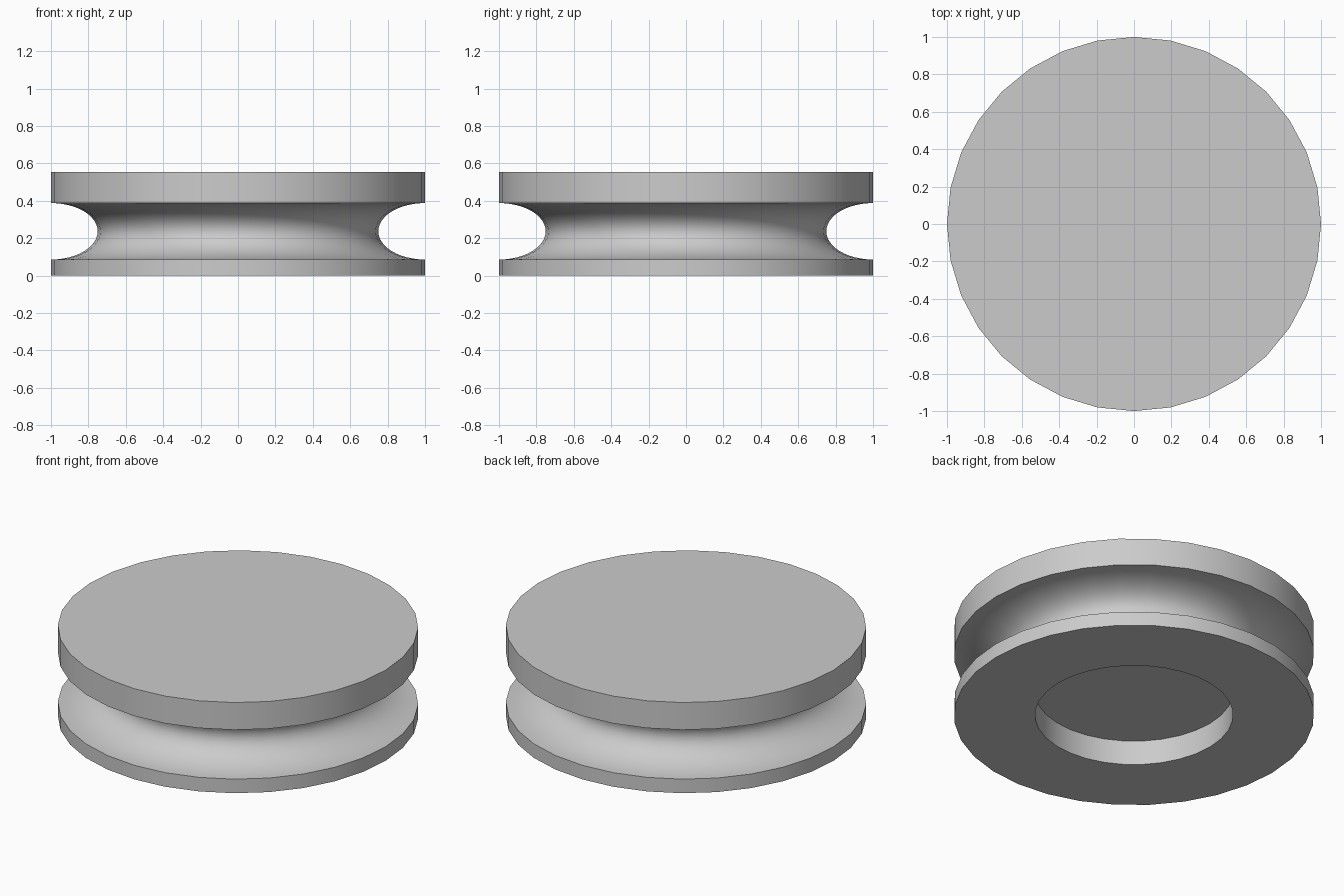
import bpy
import bmesh
import math

SEGMENTS = 32
RADIUS = 1.0
HEIGHT = 0.555
GROOVE_Z, GROOVE_HALF, GROOVE_DEPTH = 0.237, 0.151, 0.25
RECESS_RADIUS, RECESS_DEPTH = 0.55, 0.15
GROOVE_STEPS = 24

cube = bpy.data.objects.get("Cube")
if cube:
    bpy.data.objects.remove(cube, do_unlink=True)

# Single plain grey
grey = bpy.data.materials.new("light_grey")
grey.use_nodes = True
colour = (0.6, 0.6, 0.6, 1.0)
grey.diffuse_color = colour
grey.node_tree.nodes["Principled BSDF"].inputs["Base Color"].default_value = colour


def lathe(name, profile):
    """Revolve a (radius, z) profile about z; points on the axis become poles."""
    bm = bmesh.new()
    verts = [bm.verts.new((r, 0, z)) for r, z in profile]
    edges = [bm.edges.new(pair) for pair in zip(verts, verts[1:])]
    bmesh.ops.spin(bm, geom=verts + edges, cent=(0, 0, 0), axis=(0, 0, 1),
                   angle=math.tau, steps=SEGMENTS, use_duplicate=False)
    bmesh.ops.remove_doubles(bm, verts=bm.verts, dist=0.0001)
    bmesh.ops.recalc_face_normals(bm, faces=bm.faces)
    mesh = bpy.data.meshes.new(name)
    bm.to_mesh(mesh)
    bm.free()
    mesh.materials.append(grey)
    obj = bpy.data.objects.new(name, mesh)
    bpy.context.collection.objects.link(obj)
    return obj


# Half-elliptical groove around the rim, from bottom to top
groove = []
for i in range(GROOVE_STEPS + 1):
    a = math.pi * i / GROOVE_STEPS
    groove.append((RADIUS - GROOVE_DEPTH * math.sin(a),
                   GROOVE_Z - GROOVE_HALF * math.cos(a)))

# Recess ceiling, recess wall, underside, lower rim, groove, upper rim, top
profile = [(0, RECESS_DEPTH), (RECESS_RADIUS, RECESS_DEPTH),
           (RECESS_RADIUS, 0), (RADIUS, 0)]
profile += groove
profile += [(RADIUS, HEIGHT), (0, HEIGHT)]

wheel = lathe("grooved_wheel", profile)

# Smooth curves, sharp rims
bpy.ops.object.select_all(action="DESELECT")
wheel.select_set(True)
bpy.context.view_layer.objects.active = wheel
bpy.ops.object.shade_smooth_by_angle(angle=math.radians(35))
